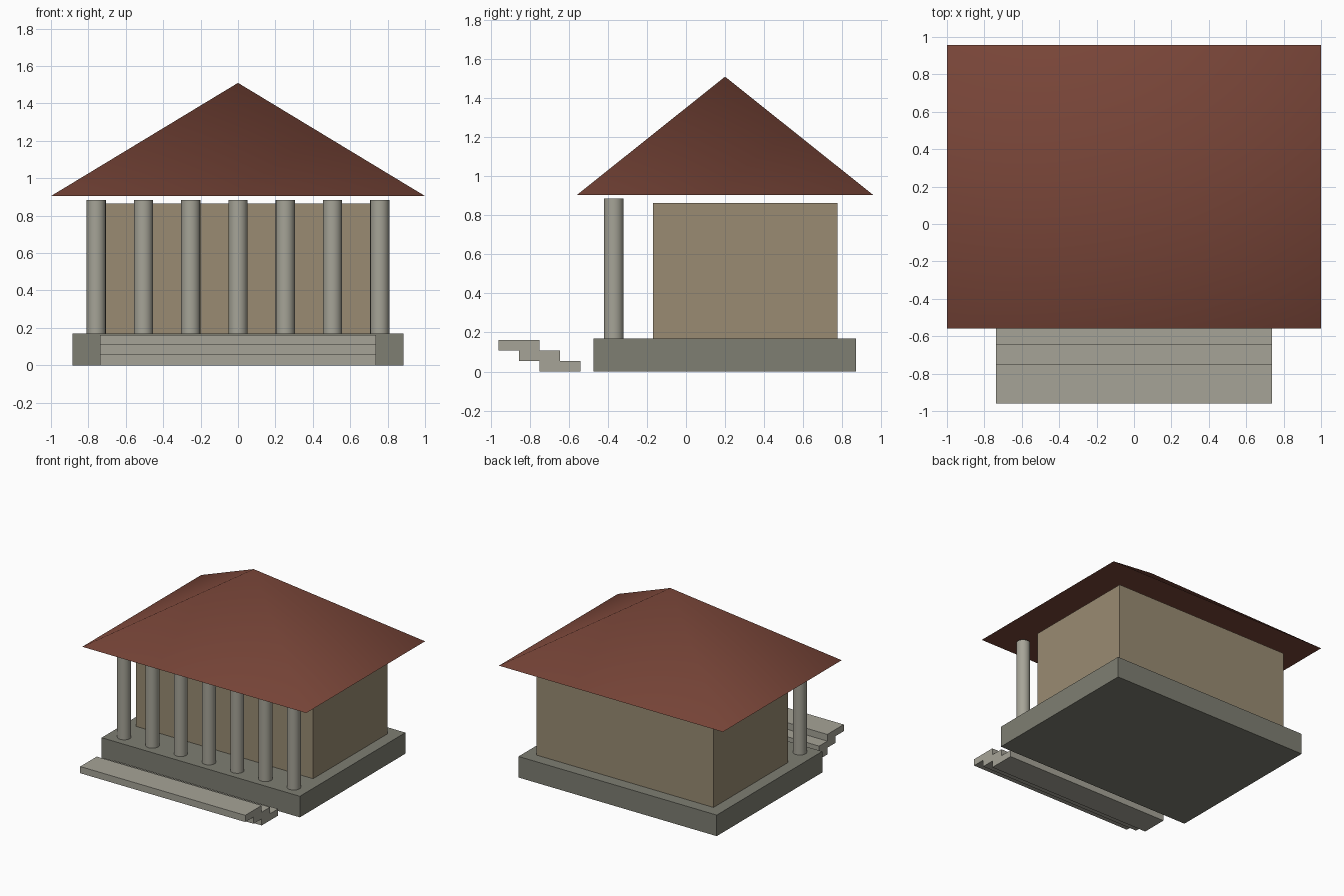
import bpy
from math import radians

if "Cube" in bpy.data.objects:
    bpy.data.objects.remove(bpy.data.objects["Cube"])


def material(name, rgb):
    m = bpy.data.materials.new(name)
    m.diffuse_color = (*rgb, 1)
    m.use_nodes = True
    m.node_tree.nodes["Principled BSDF"].inputs["Base Color"].default_value = m.diffuse_color
    return m


STONE = material("pale_stone", (0.38, 0.37, 0.31))
DARK = material("dark_stone", (0.21, 0.21, 0.17))
PLASTER = material("plaster", (0.32, 0.26, 0.17))
TILE = material("roof_tile", (0.19, 0.06, 0.04))


def finish(name, mat, smooth=None):
    ob = bpy.context.object
    ob.name = ob.data.name = name
    ob.data.materials.append(mat)
    if smooth:
        bpy.ops.object.shade_smooth_by_angle(angle=radians(smooth))


def box(name, half_x, y0, y1, z0, z1, mat):
    bpy.ops.mesh.primitive_cube_add(size=1, location=(0, (y0 + y1) / 2, (z0 + z1) / 2))
    bpy.context.object.scale = (2 * half_x, y1 - y0, z1 - z0)
    bpy.ops.object.transform_apply(location=False, rotation=False, scale=True)
    finish(name, mat)


# platform and enclosed hall
box("platform", 0.885, -0.475, 0.872, 0, 0.17, DARK)
box("hall_walls", 0.79, -0.17, 0.777, 0.17, 0.864, PLASTER)

# front steps: each higher slab sits further forward
for i in range(3):
    y = -0.75 - 0.105 * i
    box(f"step_{i + 1}", 0.737, y, y + 0.21, 0.054 * i, 0.054 * (i + 1), STONE)

# row of seven columns
for i in range(7):
    bpy.ops.mesh.primitive_cylinder_add(
        vertices=24, radius=0.051, depth=0.715,
        location=(-0.758 + i * 1.516 / 6, -0.37, 0.5275))
    finish(f"column_{i + 1}", STONE, 40)

# pyramid roof: four-sided cone turned square, then stretched
bpy.ops.mesh.primitive_cone_add(vertices=4, radius1=2 ** 0.5, radius2=0, depth=0.605,
                                location=(0, 0.2, 1.2075), rotation=(0, 0, radians(45)))
bpy.ops.object.transform_apply(location=False, rotation=True, scale=False)
bpy.context.object.scale = (1, 0.758, 1)
bpy.ops.object.transform_apply(location=False, rotation=False, scale=True)
finish("hipped_roof", TILE, 60)
